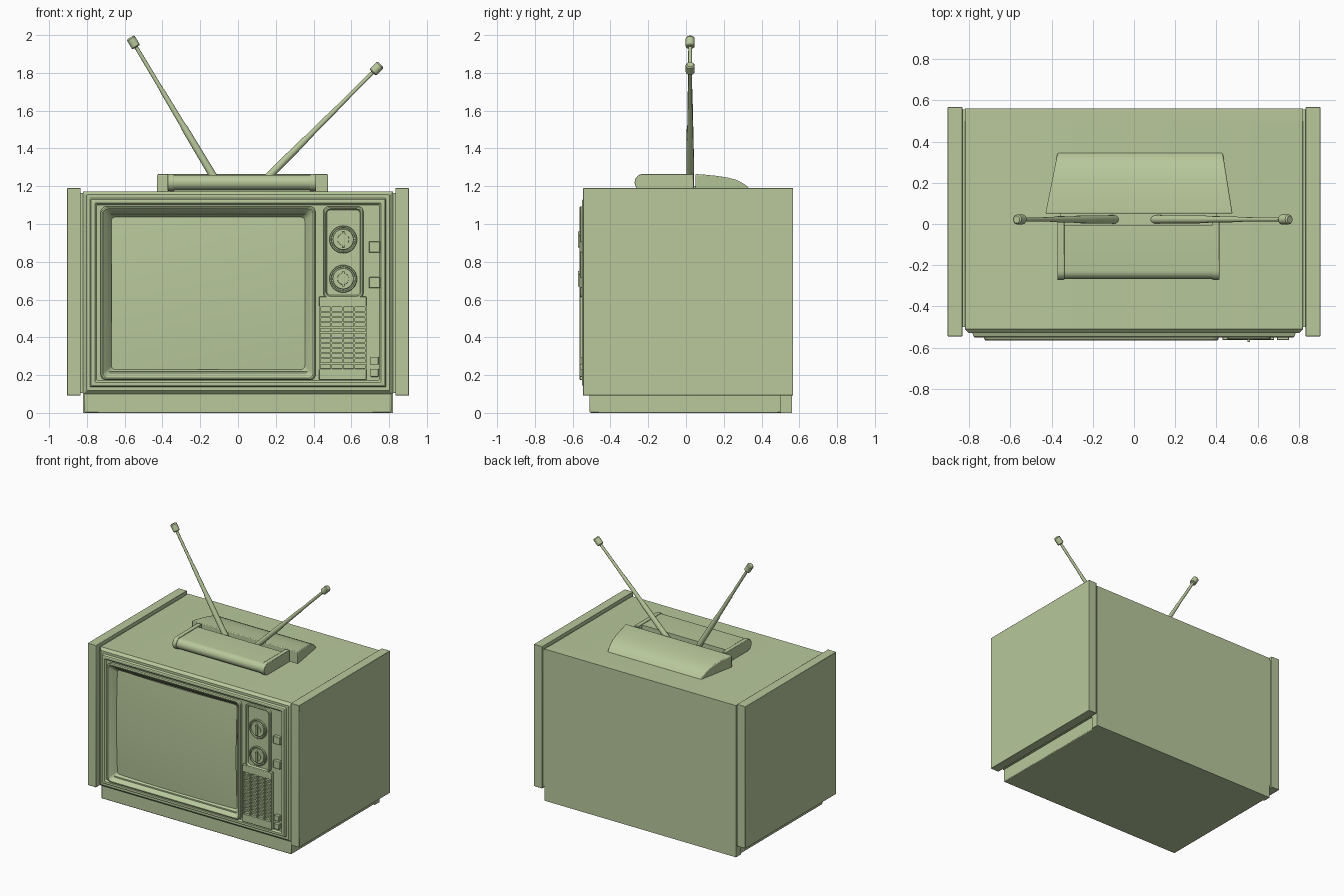
import bpy, bmesh, math
from mathutils import Vector

if "Cube" in bpy.data.objects:
    bpy.data.objects.remove(bpy.data.objects["Cube"])

# One olive finish for every part
olive = bpy.data.materials.new("olive_finish")
olive.diffuse_color = (.48, .58, .33, 1)
olive.use_nodes = True
olive.node_tree.nodes["Principled BSDF"].inputs["Base Color"].default_value = olive.diffuse_color


def finish(name, bm, bevel=0.0, angle=30):
    bmesh.ops.remove_doubles(bm, verts=bm.verts, dist=1e-5)
    bmesh.ops.recalc_face_normals(bm, faces=bm.faces)
    me = bpy.data.meshes.new(name)
    bm.to_mesh(me)
    bm.free()
    me.materials.append(olive)
    ob = bpy.data.objects.new(name, me)
    bpy.context.collection.objects.link(ob)
    if bevel:
        m = ob.modifiers.new("bevel", 'BEVEL')
        m.width, m.segments, m.limit_method = bevel, 2, 'ANGLE'
    bpy.ops.object.select_all(action='DESELECT')
    bpy.context.view_layer.objects.active = ob
    ob.select_set(True)
    bpy.ops.object.shade_smooth_by_angle(angle=math.radians(angle))
    return ob


def box(name, x0, x1, y0, y1, z0, z1, bevel=0.0):
    bm = bmesh.new()
    bmesh.ops.create_cube(bm, size=1)
    for v in bm.verts:
        v.co = (x0 + (v.co.x + .5) * (x1 - x0), y0 + (v.co.y + .5) * (y1 - y0), z0 + (v.co.z + .5) * (z1 - z0))
    return finish(name, bm, bevel)


def bridge(bm, loops):
    for a, b in zip(loops, loops[1:]):
        n = len(a)
        for i in range(n):
            bm.faces.new((a[i], a[(i + 1) % n], b[(i + 1) % n], b[i]))


def rect_loft(name, rect, steps, cap_start=False, cap_end=False):
    """Rounded rectangles in xz; each step is (inset, corner radius, y)."""
    x0, x1, z0, z1 = rect
    bm, loops = bmesh.new(), []
    for inset, r, y in steps:
        loop = []
        for k, (sx, sz) in enumerate(((1, 1), (-1, 1), (-1, -1), (1, -1))):
            cx = x1 - inset - r if sx > 0 else x0 + inset + r
            cz = z1 - inset - r if sz > 0 else z0 + inset + r
            for i in range(6):
                a = math.pi / 2 * (k + i / 5)
                loop.append(bm.verts.new((cx + r * math.cos(a), y, cz + r * math.sin(a))))
        loops.append(loop)
    bridge(bm, loops)
    if cap_start:
        bm.faces.new(loops[0])
    if cap_end:
        bm.faces.new(loops[-1])
    return finish(name, bm)


def lathe(name, profile, origin, axis, n=32):
    """Revolve (radius, distance) pairs around an axis."""
    q = Vector(axis).to_track_quat('Z', 'Y')
    bm = bmesh.new()
    loops = [[bm.verts.new(Vector(origin) + q @ Vector((r * math.cos(2 * math.pi * i / n),
              r * math.sin(2 * math.pi * i / n), h))) for i in range(n)] for r, h in profile]
    bridge(bm, loops)
    bm.faces.new(loops[0])
    bm.faces.new(loops[-1])
    return finish(name, bm)


def prism(name, profile, left, right, bevel=0.0):
    """Extrude a yz profile in x; left/right give x as functions of y."""
    bm = bmesh.new()
    loops = [[bm.verts.new((f(y), y, z)) for y, z in profile] for f in (left, right)]
    bridge(bm, loops)
    for lp in loops:
        bm.faces.new(lp)
    return finish(name, bm, bevel)


# Cabinet: plinth, shell with stepped fascia, one-piece back, side panels
box("plinth", -.812, .812, -.51, .55, 0, .11, .006)
box("cabinet_back", -.82, .82, .5, .56, 0, 1.173)
rect_loft("cabinet_shell", (-.82, .82, .1, 1.173), [
    (0, .004, .55), (0, .004, -.51), (.018, .006, -.53), (.036, .006, -.53),
    (.042, .006, -.546), (.048, .006, -.55), (.062, .006, -.55),
    (.072, .006, -.538), (.12, .01, -.538)], cap_start=True)
box("fascia_side", .38, .76, -.538, -.5, .15, 1.12)
box("cabinet_core", -.84, .84, -.5, .555, .105, 1.163)
for side, s in (("left", -1), ("right", 1)):
    a, b = sorted((s * .833, s * .905))
    box(side + "_side_panel", a, b, -.545, .567, .092, 1.19, .003)

# Screen surround sloping in to the tube
rect_loft("screen_bezel", (-.727, .41, .173, 1.093), [
    (0, .03, -.53), (0, .03, -.558), (.006, .028, -.565), (.012, .026, -.565),
    (.018, .026, -.557), (.055, .02, -.52), (.065, .02, -.49)])

# Bulging glass
bm = bmesh.new()
bmesh.ops.create_grid(bm, x_segments=20, y_segments=20, size=1)
for v in bm.verts:
    u, w = v.co.x, v.co.y
    v.co = (-.1585 + u * .512, -.54 + .013 * u * u + .013 * w * w, .633 + w * .404)
glass = finish("screen_glass", bm)
if glass.data.polygons[0].normal.y > 0:
    glass.data.flip_normals()

# Tuner panel with two dials
rect_loft("tuner_panel", (.452, .664, .605, 1.093), [
    (0, .03, -.53), (0, .03, -.556), (.005, .028, -.561), (.012, .024, -.561),
    (.018, .02, -.545)], cap_end=True)
for label, z in (("upper", .918), ("lower", .71)):
    lathe(label + "_dial", [(.073, 0), (.073, .016), (.07, .019), (.064, .019), (.062, .008),
          (.056, .008), (.054, .018), (.051, .02), (.031, .02), (.03, .024)],
          (.557, -.54, z), (0, -1, 0))
    box(label + "_dial_grip", .55, .564, -.573, -.55, z - .042, z + .042, .002)

# Push buttons
for i, (x, z, h) in enumerate(((.723, .878, .029), (.723, .69, .029), (.722, .276, .021), (.722, .212, .021))):
    box(f"button_{i + 1}", x - h, x + h, -.563, -.53, z - h, z + h, .003)

# Speaker grille
box("grille_backing", .43, .68, -.542, -.53, .175, .615)
box("grille_top", .43, .68, -.562, -.53, .56, .615, .003)
box("grille_bottom", .43, .68, -.562, -.53, .175, .235, .003)
for i in range(5):
    x = .434 + i * .0605
    box(f"grille_post_{i + 1}", x - .004, x + .004, -.562, -.53, .23, .565)
for i in range(11):
    z = .262 + i * .0272
    box(f"grille_slat_{i + 1}", .43, .68, -.556, -.53, z - .005, z + .005)


# Antenna stand: rounded front bar with end caps, floor, sloped back cover
def bar_profile(r, yb):
    arc = [(-.227 - r * math.sin(a), 1.22 + r * math.cos(a)) for a in [math.pi * i / 12 for i in range(13)]]
    return arc + [(yb, 1.22 - r), (yb, 1.22 + r)]


prism("stand_bar", bar_profile(.04, -.005), lambda y: -.342, lambda y: .387)
prism("stand_cap_left", bar_profile(.045, .04), lambda y: -.372, lambda y: -.338, .003)
prism("stand_cap_right", bar_profile(.045, .04), lambda y: .38, lambda y: .414, .003)
box("stand_floor", -.36, .4, -.22, .1, 1.165, 1.2)
prism("stand_back_cover", [(.05, 1.168), (.05, 1.264), (.09, 1.262), (.16, 1.255), (.22, 1.246),
      (.265, 1.234), (.3, 1.217), (.325, 1.198), (.348, 1.168)],
      lambda y: -.43 + (y - .05) * .2, lambda y: .478 - (y - .05) * .16, .006)

# Telescopic rods with tips
for side, foot, tip in (("left", (-.09, .022, 1.185), (-.57, .022, 1.988)),
                        ("right", (.085, .022, 1.175), (.756, .022, 1.845))):
    d = Vector(tip) - Vector(foot)
    L = d.length
    lathe(side + "_antenna", [(.021, 0), (.018, L * .4), (.015, L * .42), (.013, L * .64), (.011, L * .66),
          (.01, L - .062), (.02, L - .06), (.024, L - .055), (.024, L - .008), (.018, L)], foot, d, 16)
